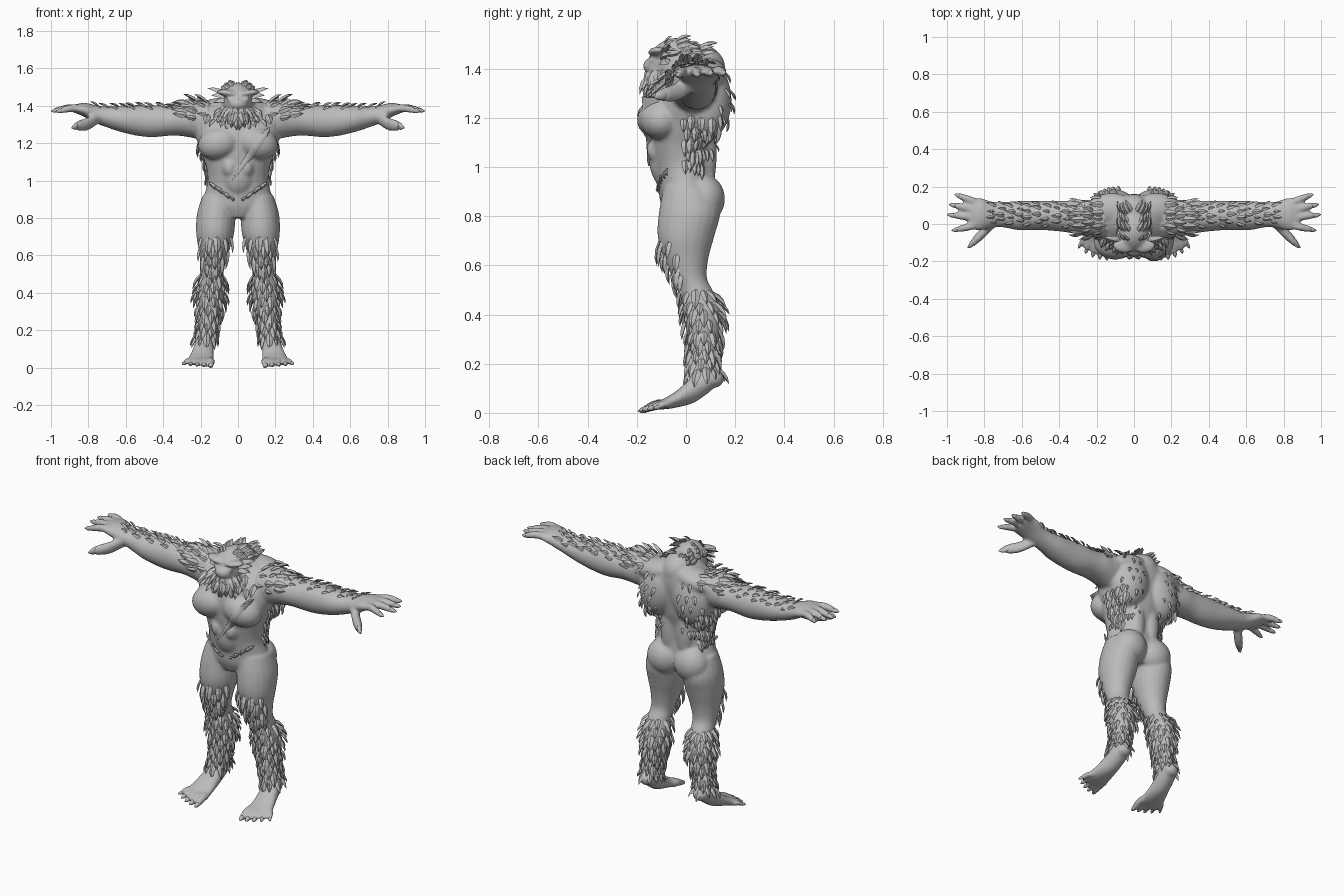
import bpy, bmesh, math, random
from mathutils import Vector, Matrix
from mathutils.bvhtree import BVHTree

random.seed(4)
if "Cube" in bpy.data.objects:
    bpy.data.objects.remove(bpy.data.objects["Cube"], do_unlink=True)

grey = bpy.data.materials.new("plain grey")
grey.use_nodes = True
grey.diffuse_color = (0.5, 0.5, 0.5, 1)
for node in grey.node_tree.nodes:
    if node.type == "BSDF_PRINCIPLED":
        node.inputs["Base Color"].default_value = grey.diffuse_color
        node.inputs["Roughness"].default_value = 0.8


def finish(bm, name, smooth, mirrored):
    bmesh.ops.recalc_face_normals(bm, faces=bm.faces)
    mesh = bpy.data.meshes.new(name)
    for face in bm.faces:
        face.smooth = smooth
    bm.to_mesh(mesh)
    bm.free()
    mesh.materials.append(grey)
    obj = bpy.data.objects.new(name, mesh)
    bpy.context.collection.objects.link(obj)
    if mirrored:
        mirror = obj.modifiers.new("mirror", "MIRROR")
        mirror.use_mirror_merge = False
    return obj


def loft(bm, rings, axis, sides=20, steps=4):
    """Smooth tube through (x, y, z, radius, radius) rings lying across one axis."""
    keys = [Vector(r) for r in rings]
    keys = [keys[0]] + keys + [keys[-1]]
    path = []
    for a, b, c, d in zip(keys, keys[1:], keys[2:], keys[3:]):
        for s in range(steps):
            t = s / steps
            path.append(b + (c - a) * (t / 2) + (a * 2 - b * 5 + c * 4 - d) * (t * t / 2)
                        + (b * 3 - a - c * 3 + d) * (t ** 3 / 2))
    path.append(keys[-1])
    u, v = [i for i in range(3) if i != axis]
    loops = []
    for key in path:
        loop = []
        for k in range(sides):
            angle = math.tau * k / sides
            p = Vector(key[:3])
            p[u] += max(key[3], 0.002) * math.cos(angle)
            p[v] += max(key[4], 0.002) * math.sin(angle)
            loop.append(bm.verts.new(p))
        loops.append(loop)
    for one, two in zip(loops, loops[1:]):
        for k in range(sides):
            n = (k + 1) % sides
            bm.faces.new((one[k], one[n], two[n], two[k]))
    bm.faces.new(loops[0])
    bm.faces.new(loops[-1])


def blob(bm, place, size, tilt=0):
    matrix = (Matrix.Translation(place) @ Matrix.Rotation(tilt, 4, "Y")
              @ Matrix.Diagonal((*size, 1)))
    bmesh.ops.create_icosphere(bm, subdivisions=4, radius=1, matrix=matrix)


# Torso, written as height, depth centre, half width, half depth
body = bmesh.new()
torso = [(.80, 0, .07, .08), (.86, .005, .18, .11), (.92, 0, .18, .113), (1, -.01, .162, .118),
         (1.08, -.015, .172, .13), (1.16, -.01, .2, .145), (1.25, -.005, .23, .152),
         (1.33, .015, .23, .145), (1.4, .04, .17, .115), (1.44, .05, .1, .08)]
loft(body, [(0, y, z, w, d) for z, y, w, d in torso], 2, 28)

# Muscles of the chest, belly, back, shoulder and seat
blob(body, (.1, -.1, 1.2), (.115, .09, .088), .25)
blob(body, (0, -.055, 1.03), (.1, .095, .13))
blob(body, (.045, -.1, 1.07), (.042, .06, .06))
blob(body, (.105, .085, 1.27), (.115, .1, .16), -.2)
blob(body, (.05, .07, 1.06), (.055, .055, .2))
blob(body, (.12, .08, 1.38), (.13, .085, .06), .2)
blob(body, (.23, .03, 1.335), (.1, .1, .095))
blob(body, (.088, .07, .87), (.1, .088, .1))

# Head
blob(body, (0, -.035, 1.425), (.09, .115, .1))
blob(body, (0, .05, 1.4), (.095, .11, .1))
blob(body, (0, -.12, 1.41), (.055, .055, .04))
blob(body, (0, -.105, 1.36), (.07, .058, .055))
blob(body, (.05, -.115, 1.467), (.065, .04, .018), -.15)
blob(body, (.045, -.14, 1.435), (.014, .012, .012))

# Arm and palm
loft(body, [(.16, .02, 1.32, .1, .11), (.28, .035, 1.325, .095, .09), (.36, .04, 1.32, .085, .08),
            (.45, .045, 1.318, .08, .086), (.53, .045, 1.32, .078, .082),
            (.62, .045, 1.328, .078, .07), (.7, .05, 1.34, .068, .056), (.76, .05, 1.355, .07, .048),
            (.82, .052, 1.378, .087, .038), (.88, .055, 1.385, .085, .02)], 0)
# Leg
loft(body, [(.1, .01, .92, .09, .1), (.117, .015, .82, .103, .125), (.122, 0, .72, .102, .116),
            (.128, 0, .63, .083, .092), (.135, .015, .55, .066, .07), (.14, .04, .5, .063, .068),
            (.145, .062, .43, .073, .078), (.148, .07, .37, .074, .076), (.155, .072, .29, .058, .062),
            (.165, .07, .21, .05, .056), (.175, .075, .15, .05, .06), (.178, .08, .115, .04, .045)], 2)
# Foot and raised heel
loft(body, [(.175, .12, .14, .04, .03), (.178, .09, .13, .05, .05), (.185, .03, .095, .055, .055),
            (.195, -.04, .055, .067, .034), (.202, -.09, .036, .078, .022),
            (.206, -.12, .027, .07, .015)], 1)
blob(body, (.175, .115, .14), (.045, .04, .038))

# Fingers, thumb and toes, each with a pointed claw
claws = bmesh.new()


def digit(base, tip, radius, axis, bend=0):
    base, tip = Vector(base), Vector(tip)
    marks = [base.lerp(tip, t) for t in (0, .4, .8)]
    marks[1].z += bend
    loft(body, [(*p, radius * k, radius * k) for p, k in zip(marks, (1, 1.05, .8))], axis, 12)
    nail = [(base.lerp(tip, t), k) for t, k in ((.65, .65), (.85, .6), (1, .1))]
    loft(claws, [(*p, radius * k, radius * k) for p, k in nail], axis, 10)


for y, tip in ((.12, (.96, .158, 1.38)), (.077, (.99, .105, 1.378)),
               (.035, (1, .05, 1.372)), (-.008, (.975, -.035, 1.37))):
    digit((.85, y, 1.388), tip, .02, 0, .005)
digit((.75, .01, 1.335), (.89, -.125, 1.283), .034, 0, -.012)
for i in range(5):
    digit((.147 + .028 * i, -.085 + .006 * i, .036),
          (.145 + .038 * i, -.195 + .004 * i * i, .007 + .003 * i), .021 - .0015 * i, 1, .006)

body = finish(body, "body", True, True)
remesh = body.modifiers.new("fuse", "REMESH")
remesh.mode = "VOXEL"
remesh.voxel_size = 0.009
remesh.use_smooth_shade = True
relax = body.modifiers.new("relax", "SMOOTH")
relax.factor = 0.5
relax.iterations = 5
finish(claws, "claws", True, True)

bpy.context.view_layer.update()
skin = BVHTree.FromObject(body, bpy.context.evaluated_depsgraph_get())

# Fur
fur = bmesh.new()


def tuft(place, flow, normal, length, width):
    """One curved, ridged lock of hair."""
    side = flow.cross(normal).normalized() * width / 2
    loops = []
    for along, wide, lift in ((-.15, .7, -.008), (.3, 1, .004), (.65, .7, .008)):
        p = place + flow * length * along + normal * lift
        loops.append([fur.verts.new(q) for q in (p - side * wide, p + normal * width * .3 * wide,
                                                 p + side * wide, p - normal * width * .2)])
    tip = fur.verts.new(place + flow * length + normal * .006)
    for one, two in zip(loops, loops[1:]):
        for k in range(4):
            fur.faces.new((one[k], one[k - 1], two[k - 1], two[k]))
    for k in range(4):
        fur.faces.new((loops[-1][k], loops[-1][k - 1], tip))
    fur.faces.new(loops[0])


def coat(start, end, axis, rows, count, angles, flow, length, width, lift=.25):
    """Rows of tufts around an inner line, found by casting rays out to the skin."""
    start, end, flow = Vector(start), Vector(end), Vector(flow).normalized()
    u, v = [i for i in range(3) if i != axis]
    for i in range(rows):
        for j in range(count):
            share = (j + .5 * (i % 2) + random.uniform(.1, .4)) / count
            angle = math.radians(angles[0] + (angles[1] - angles[0]) * share)
            out = Vector((0, 0, 0))
            out[u], out[v] = math.cos(angle), math.sin(angle)
            origin = start.lerp(end, (i + random.uniform(-.2, .2)) / max(rows - 1, 1))
            place, normal, _, far = skin.ray_cast(origin, out)
            if place is None or far > .3:
                continue
            normal = normal if normal.dot(out) > 0 else -normal
            lie = (flow - normal * flow.dot(normal)).normalized() + normal * lift
            size = random.uniform(.75, 1.15)
            tuft(place, lie.normalized(), normal, length * size, width * size)


down, outward = (0, 0, -1), (1, 0, 0)
coat((.148, .065, .49), (.165, .07, .18), 2, 9, 11, (0, 360), down, .075, .034)
coat((.125, 0, .69), (.135, .015, .55), 2, 4, 5, (-160, -25), down, .085, .036)
coat((.3, .04, 1.33), (.74, .05, 1.35), 0, 10, 4, (15, 140), outward, .05, .024, .2)
coat((.17, .04, 1.34), (.27, .04, 1.33), 0, 3, 7, (20, 190), (1, 0, .15), .07, .034)
coat((.1, .03, 1.2), (.1, .02, 1.03), 2, 5, 5, (-25, 65), (.2, 0, -1), .07, .034)
coat((.05, .03, 1.38), (.05, .02, 1.08), 2, 6, 3, (35, 85), (.2, 0, -1), .045, .022, .15)
coat((0, -.07, 1.385), (0, -.08, 1.33), 2, 4, 6, (-95, 15), (.12, 0, -1), .08, .04)
coat((0, -.08, 1.43), (0, .06, 1.43), 1, 4, 4, (15, 80), (.4, 1, .1), .06, .03)
coat((.13, -.02, .97), (.02, -.02, .895), 2, 7, 1, (-95, -85), (1, 0, .7), .04, .022, .1)

# Swept brow locks
for z, flow, length in ((1.468, (1, .25, .22), .1), (1.45, (1, .3, 0), .08), (1.43, (1, .3, -.3), .07)):
    tuft(Vector((.068, -.09, z)), Vector(flow).normalized(), Vector((.1, -.5, 1)).normalized(), length, .05)
finish(fur, "fur_tufts", False, True)

# Raised scar with a groove, lying diagonally over the chest
scar = bmesh.new()
across = Vector((.8, 0, -.6))
strips = []
for i in range(15):
    t = i / 14
    p = Vector((.17 - .2 * t, -.17 + .03 * t, 1.285 - .28 * t))
    hit = skin.ray_cast(Vector((p.x, -1, p.z)), Vector((0, 1, 0)))[0]
    deep = hit.y if hit else p.y
    ridge = min(deep, p.y)
    wide = .004 + .02 * math.sin(math.pi * t ** .7)
    strips.append([scar.verts.new(Vector((p.x, y, p.z)) + across * wide * k) for k, y in
                   ((-1, deep + .012), (-.6, ridge - .01), (0, ridge - .002), (.6, ridge - .01), (1, deep + .012))])
for one, two in zip(strips, strips[1:]):
    for k in range(4):
        scar.faces.new((one[k], one[k + 1], two[k + 1], two[k]))
finish(scar, "chest_scar", True, False)
